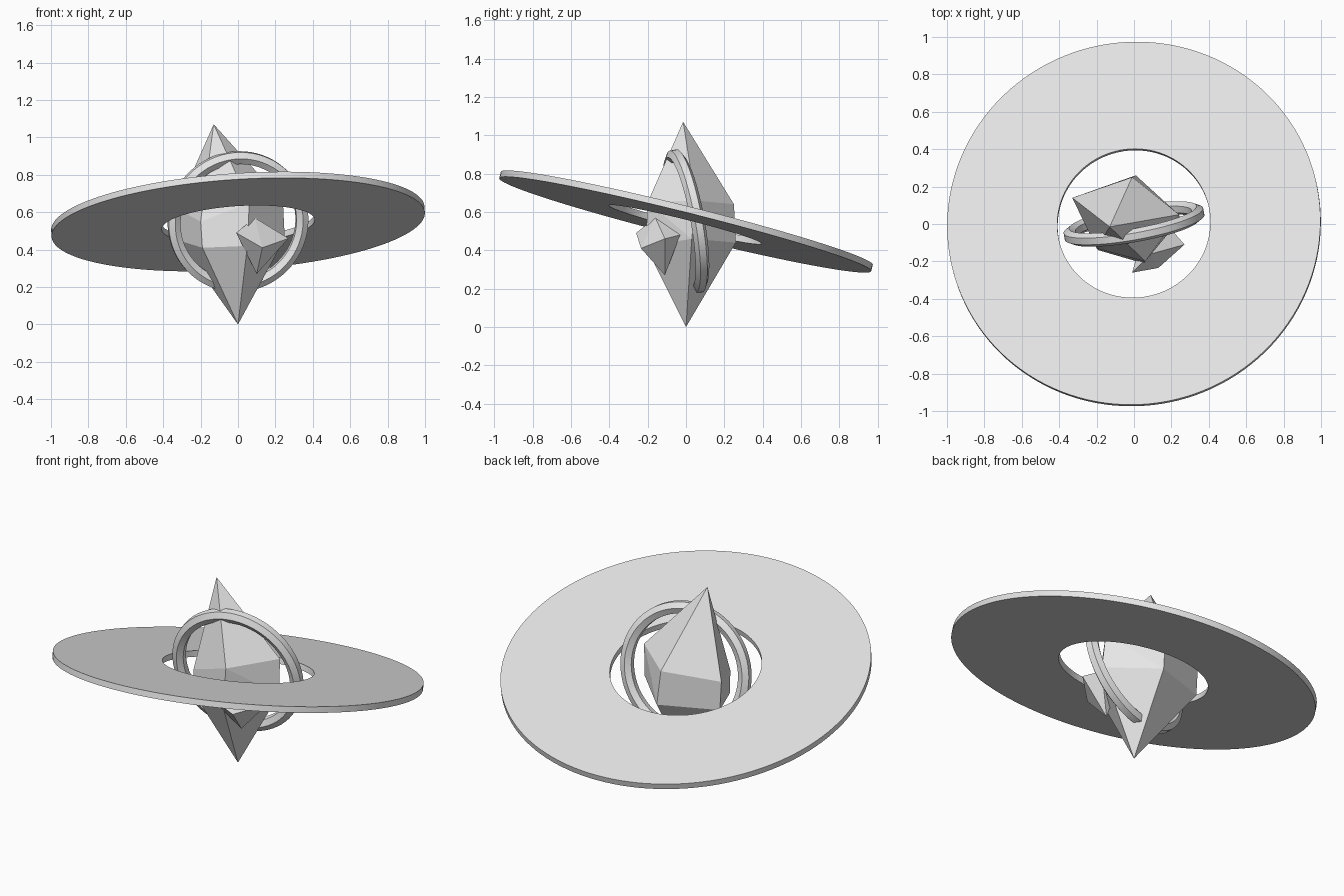
import bpy
import bmesh
from math import sin, cos, tau, radians
from mathutils import Vector

cube = bpy.data.objects.get("Cube")
if cube:
    bpy.data.objects.remove(cube, do_unlink=True)

grey = bpy.data.materials.new("light grey")
grey.use_nodes = True
grey.diffuse_color = (0.8, 0.8, 0.8, 1)
grey.node_tree.nodes["Principled BSDF"].inputs["Base Color"].default_value = (0.8, 0.8, 0.8, 1)


def add_object(name, bm):
    bmesh.ops.recalc_face_normals(bm, faces=bm.faces)
    mesh = bpy.data.meshes.new(name)
    bm.to_mesh(mesh)
    bm.free()
    mesh.materials.append(grey)
    obj = bpy.data.objects.new(name, mesh)
    bpy.context.collection.objects.link(obj)
    return obj


def lathe(name, profile, steps, axis):
    """Revolve a closed (radius, height) profile, then tilt it to the axis."""
    bm = bmesh.new()
    loops = []
    for i in range(steps):
        a = tau * i / steps
        loops.append([bm.verts.new((r * cos(a), r * sin(a), h)) for r, h in profile])
    n = len(profile)
    for i in range(steps):
        one, two = loops[i], loops[(i + 1) % steps]
        for j in range(n):
            k = (j + 1) % n
            bm.faces.new((one[j], two[j], two[k], one[k]))
    obj = add_object(name, bm)
    obj.rotation_mode = 'QUATERNION'
    obj.rotation_quaternion = Vector((0, 0, 1)).rotation_difference(Vector(axis))
    obj.location.z = 0.55
    bpy.ops.object.select_all(action='DESELECT')
    obj.select_set(True)
    bpy.context.view_layer.objects.active = obj
    bpy.ops.object.shade_smooth_by_angle(angle=radians(30))
    return obj


def crystal(name, points):
    """Flat-faced gem spanning the given corners."""
    bm = bmesh.new()
    for p in points:
        bm.verts.new(p)
    bmesh.ops.convex_hull(bm, input=bm.verts)
    bmesh.ops.dissolve_limit(bm, angle_limit=radians(4),
                             verts=bm.verts, edges=bm.edges)
    return add_object(name, bm)


# Wide flat disc, tilted toward the back
t = 0.017
lathe("outer_disc", [(0.41, -t), (1.0, -t), (1.0, t), (0.41, t)], 128,
      (-0.065, 0.25, 1))

# Upright hoop with a six-sided section
section = [(0.347 + 0.037 * cos(tau * (i + 0.5) / 6), 0.037 * sin(tau * (i + 0.5) / 6))
           for i in range(6)]
lathe("inner_hoop", section, 72, (-0.18, 1, 0.18))

# Main crystal: apex, upper belt, lower belt, bottom tip
crystal("main_crystal", [
    (-0.13, -0.015, 1.07),
    (0.06, -0.20, 0.65), (0.24, 0.05, 0.66), (-0.01, 0.25, 0.64),
    (-0.33, 0.14, 0.62), (-0.20, -0.13, 0.55),
    (0.05, -0.21, 0.42), (0.25, 0.03, 0.46), (0.01, 0.26, 0.44),
    (-0.32, 0.14, 0.45), (-0.19, -0.14, 0.41),
    (0, 0, 0)])

# Small crystal growing out of the front
crystal("small_crystal", [
    (-0.01, -0.26, 0.49), (0.09, -0.16, 0.57), (0.27, -0.11, 0.46),
    (0.13, -0.235, 0.41), (0.03, -0.2, 0.42), (0.10, -0.11, 0.27),
    (0.20, -0.03, 0.48), (0.05, -0.05, 0.5)])
